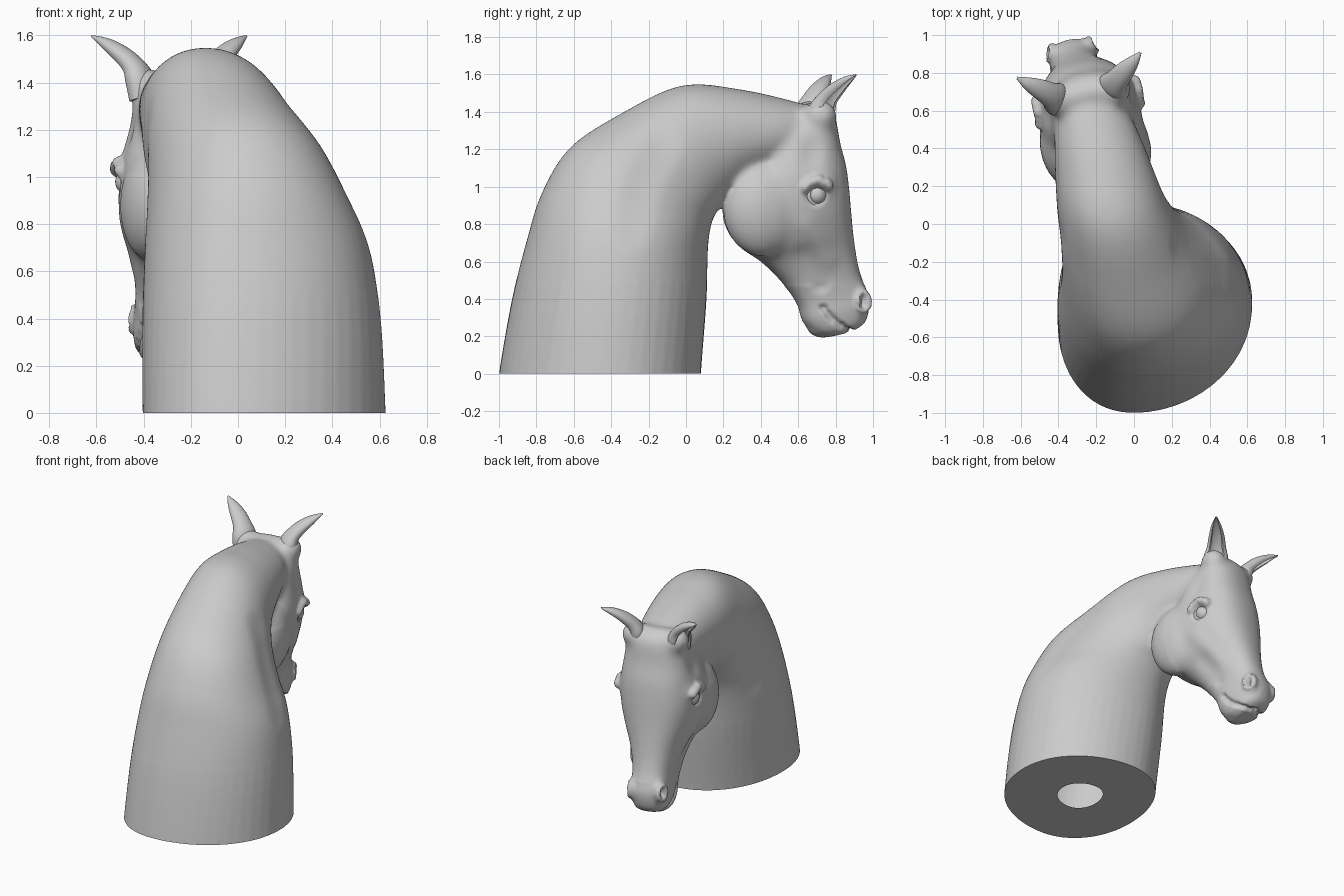
import bpy, bmesh, math
from mathutils import Vector, kdtree

if "Cube" in bpy.data.objects:
    bpy.data.objects.remove(bpy.data.objects["Cube"])


def head(w, y, z):
    """Head space (sideways, forward, up) to world: the head is turned and slightly tilted."""
    roll = .05 * max(0, min(1, (1.4 - z) / .4))
    w, z = w + roll * (z - 1.2), z - roll * w
    return Vector((-0.23 - 0.2 * (y - 0.62) + 0.978 * w, y + 0.2 * w, z))


def catmull(rows, steps):
    out = []
    for i in range(len(rows) - 1):
        a, b, c, d = (rows[max(0, min(len(rows) - 1, i + j))] for j in (-1, 0, 1, 2))
        for k in range(steps):
            t = k / steps
            out.append([0.5 * (2*q + (r-p)*t + (2*p-5*q+4*r-s)*t*t + (3*q-p-3*r+s)*t**3)
                        for p, q, r, s in zip(a, b, c, d)])
    return out + [list(rows[-1])]


def loft(bm, rings):
    loops = [[bm.verts.new(p) for p in ring] for ring in rings]
    n = len(loops[0])
    for a, b in zip(loops, loops[1:]):
        for i in range(n):
            bm.faces.new((a[i], a[(i + 1) % n], b[(i + 1) % n], b[i]))
    for end in (loops[0], loops[-1]):
        bm.faces.new(end)


def finish(name, bm):
    bmesh.ops.recalc_face_normals(bm, faces=bm.faces)
    me = bpy.data.meshes.new(name)
    bm.to_mesh(me)
    bm.free()
    ob = bpy.data.objects.new(name, me)
    bpy.context.collection.objects.link(ob)
    return ob


def spow(v, e):
    return math.copysign(abs(v) ** e, v)


def smooth(ob, deg=50):
    bpy.ops.object.select_all(action='DESELECT')
    ob.select_set(True)
    bpy.context.view_layer.objects.active = ob
    bpy.ops.object.shade_smooth_by_angle(angle=math.radians(deg))


ANG = [math.tau * i / 48 for i in range(48)]
bm = bmesh.new()

# neck: throat xyz, crest xyz, left x, right x
neck = [
    (.08, .08, -.10, 0, -1.0, -.10, -.40, .625),
    (.08, .08, 0, 0, -1.0, 0, -.402, .625),
    (.04, .11, .4, .01, -.93, .4, -.405, .605),
    (.0, .12, .7, .02, -.85, .72, -.395, .555),
    (-.05, .15, .84, .03, -.77, .97, -.385, .465),
    (-.09, .2, .90, .02, -.62, 1.21, -.385, .37),
    (-.12, .23, .92, -.05, -.35, 1.39, -.40, .27),
    (-.15, .27, .95, -.12, -.03, 1.54, -.41, .17),
    (-.17, .33, 1.02, -.17, .27, 1.525, -.42, .10),
    (-.20, .43, 1.08, -.23, .57, 1.46, -.42, .02),
    (-.21, .50, 1.10, -.24, .68, 1.42, -.39, -.04)]


def neck_ring(r):
    t, c = Vector(r[:3]), Vector(r[3:6])
    mid = (t.x + c.x) / 2
    ring = []
    for a in ANG:
        s, k = math.sin(a), (1 + spow(math.cos(a), .96)) / 2
        half = r[7] - mid if s > 0 else mid - r[6]
        ring.append(t.lerp(c, k) + Vector((spow(s, 1.02 if s > 0 else .93) * half, 0, 0)))
    return ring


loft(bm, [neck_ring(r) for r in catmull(neck, 5)])

# skull and muzzle: face y z, jaw y z, half width
skull = [
    (.70, 1.46, .52, 1.38, .13), (.785, 1.39, .42, 1.22, .205),
    (.815, 1.24, .33, 1.07, .245), (.85, 1.11, .25, .93, .268),
    (.87, .96, .23, .78, .27), (.885, .82, .30, .675, .235),
    (.905, .68, .42, .59, .18), (.93, .56, .54, .465, .145),
    (.965, .46, .605, .37, .132), (.985, .38, .635, .28, .13),
    (.965, .28, .69, .22, .11), (.90, .23, .76, .195, .065)]


def skull_ring(r):
    ring = []
    for a in ANG:
        k = (1 + spow(math.cos(a), .8)) / 2
        ring.append(head(spow(math.sin(a), .78) * r[4], r[2] + (r[0] - r[2]) * k,
                         r[3] + (r[1] - r[3]) * k))
    return ring


loft(bm, [skull_ring(r) for r in catmull(skull, 5)])


def blob(w, y, z, rw, ry, rz):
    """Ellipsoid in head space, fused into the bust."""
    for v in bmesh.ops.create_uvsphere(bm, u_segments=32, v_segments=20, radius=1)['verts']:
        v.co = head(w + v.co.x * rw, y + v.co.y * ry, z + v.co.z * rz)


for s in (-1, 1):
    blob(s * .15, .415 - s * .025, .885, .14, .215, .25)   # cheek
    blob(s * .21, .665, 1.02, .07, .10, .07)               # brow
    blob(s * .15, .69, 1.38, .085, .09, .085)              # ear root
    blob(s * .085, .915, .39, .05, .065, .085)             # nostril flare
blob(0, .74, .255, .085, .085, .062)                       # chin

bust = finish("horse_bust", bm)
bpy.context.view_layer.objects.active = bust
m = bust.modifiers.new("fuse", 'REMESH')
m.mode, m.voxel_size = 'VOXEL', .0115
m = bust.modifiers.new("soften", 'SMOOTH')
m.factor, m.iterations = .5, 10
for name in ("fuse", "soften"):
    bpy.ops.object.modifier_apply(modifier=name)

# sculpted details
bm = bmesh.new()
bm.from_mesh(bust.data)


def survey():
    """Look up the present surface for the strokes that follow."""
    global tree, normals
    bm.verts.ensure_lookup_table()
    bm.normal_update()
    tree = kdtree.KDTree(len(bm.verts))
    for v in bm.verts:
        tree.insert(v.co, v.index)
    tree.balance()
    normals = [v.normal.copy() for v in bm.verts]


def sculpt(path, radius, amount, steps=12):
    """Raise or sink a soft stroke along world points, always from the nearest surface."""
    best = {}
    for a, b in zip(path, path[1:] or path):
        for k in range(steps + 1):
            p = tree.find(a.lerp(b, k / steps))[0]
            for co, i, d in tree.find_range(p, radius):
                best[i] = min(best.get(i, radius), d)
    for i, d in best.items():
        bm.verts[i].co += normals[i] * amount * (1 - (d / radius) ** 2) ** 2


# broad forms, then blend cheeks, face and poll
survey()
for s in (-1, 1):
    sculpt([head(s * .3, .62, 1.17), head(s * .3, .63, 1.23)], .08, -.02)        # temple hollow
    sculpt([head(s * .3, .60, .80), head(s * .2, .74, .60)], .06, .014)          # facial crest
    sculpt([head(s * .25, .60, .62), head(s * .2, .70, .47)], .07, -.014)        # cheek hollow
sculpt([Vector((.5, -.30, .75)), Vector((.4, -.24, 1.0)), Vector((.25, -.12, 1.25))], .13, -.012)
sculpt([Vector((-.6, -.20, .75)), Vector((-.6, -.15, 1.0)), Vector((-.5, -.05, 1.25))], .13, -.01)
face = [v for v in bm.verts if v.co.y > .43 and v.co.z > .47]
face += [v for v in bm.verts if .2 < v.co.y <= .43 and v.co.z > 1.0]
neck_side = [v for v in bm.verts if v.co.y < .2 and v.co.z > .5]
for i in range(35):
    bmesh.ops.smooth_vert(bm, verts=face, factor=.5, use_axis_x=True, use_axis_y=True, use_axis_z=True)
    if i % 2:
        bmesh.ops.smooth_vert(bm, verts=neck_side, factor=.5, use_axis_x=True, use_axis_y=True,
                              use_axis_z=True)

survey()
for s in (-1, 1):
    sculpt([head(s * .3, .65, .965)], .08, -.03, 1)                              # eye socket
    sculpt([head(s * .3, .585, 1.01), head(s * .3, .65, 1.05), head(s * .3, .72, 1.02)],
           .045, .03)                                                            # brow
    sculpt([head(s * .17, .71, .355), head(s * .15, .77, .29), head(s * .1, .86, .235),
            head(0, .90, .22)], .026, -.022)                                     # mouth
    rim = [head(s * .15 - s * .05 * (math.cos(a) > 0) * math.cos(a),
                .935 + .032 * math.cos(a), .39 + .05 * math.sin(a)) for a in ANG[::4]]
    sculpt(rim + rim[:1], .024, .010, 3)                                         # nostril rim
    sculpt([head(s * .13, .935, .375), head(s * .13, .94, .41)], .036, -.035)    # nostril

# flat base with a hole in the middle
bmesh.ops.bisect_plane(bm, geom=bm.verts[:] + bm.edges[:] + bm.faces[:],
                       plane_co=(0, 0, 0), plane_no=(0, 0, 1), clear_inner=True)
edge = [e for e in bm.edges if e.is_boundary]
new = bmesh.ops.extrude_edge_only(bm, edges=edge)['geom']
for v in new:
    if isinstance(v, bmesh.types.BMVert):
        v.co = Vector((.1 + (v.co.x - .1) * .3, -.45 + (v.co.y + .46) * .3, 0))
bmesh.ops.recalc_face_normals(bm, faces=bm.faces)
bm.to_mesh(bust.data)
bm.free()
smooth(bust, 60)

for s, side in ((-1, "left"), (1, "right")):
    # cupped ear: sideways, forward, up, radius
    path = [(.145, .68, 1.32, .08), (.155, .70, 1.41, .084), (.18, .725, 1.47, .066),
            (.23, .765, 1.525, .053), (.285, .805, 1.567, .034), (.335, .845, 1.597, .006)]
    path = catmull(path, 5)
    rings = []
    for i, p in enumerate(path):
        q0, q1 = path[max(i - 1, 0)], path[min(i + 1, len(path) - 1)]
        d = (head(s * q1[0], *q1[1:3]) - head(s * q0[0], *q0[1:3])).normalized()
        o = head(s * .8, 1.22, 1.5) - head(0, .62, 1.5)
        o = (o - d * o.dot(d)).normalized()
        side_v = d.cross(o)
        arc = [math.radians(-135 + 270 * k / 20) for k in range(21)]
        pts = [(a, 1.0) for a in arc] + [(a, .8) for a in reversed(arc)]
        rings.append([head(s * p[0] - .018, p[1], p[2])
                      + (-o * math.cos(a) * .7 + side_v * math.sin(a)) * p[3] * r for a, r in pts])
    bm = bmesh.new()
    loft(bm, rings)
    smooth(finish(side + "_ear", bm))

    # eyeball and eyelid ring
    eye = head(s * .222, .655, .968)
    bm = bmesh.new()
    bmesh.ops.create_uvsphere(bm, u_segments=28, v_segments=16, radius=.055)
    bmesh.ops.translate(bm, verts=bm.verts, vec=eye)
    smooth(finish(side + "_eye", bm))
    out = (head(s, .87, 1.4) - head(0, .62, 1.4)).normalized()
    bpy.ops.mesh.primitive_torus_add(major_segments=36, minor_segments=10, major_radius=.054,
                                     minor_radius=.012, location=eye + out * .018,
                                     rotation=out.to_track_quat('Z', 'Y').to_euler())
    bpy.context.object.name = side + "_eyelid"
    smooth(bpy.context.object)
